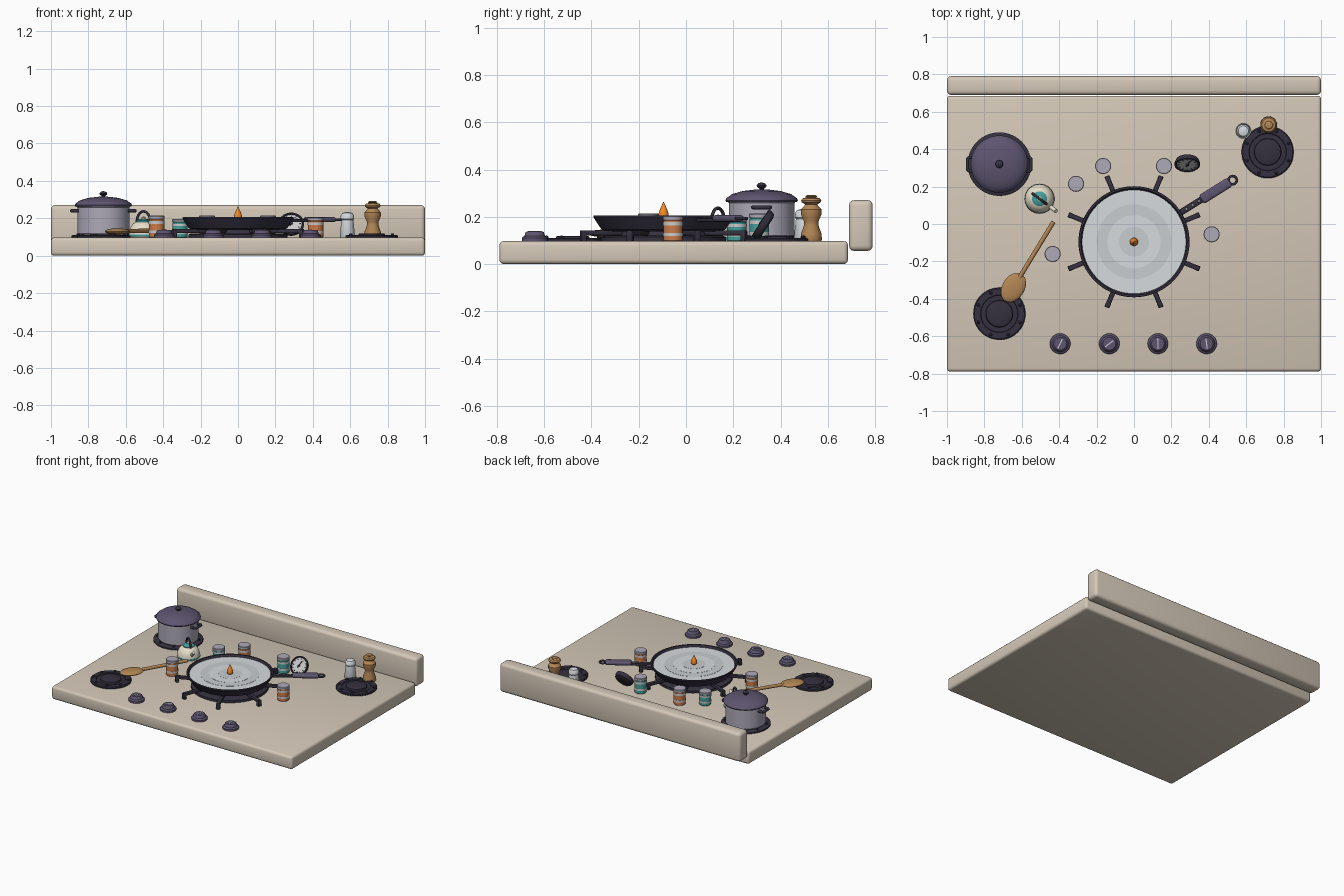
import bpy, bmesh, math
from mathutils import Vector, Matrix

if "Cube" in bpy.data.objects:
    bpy.data.objects.remove(bpy.data.objects["Cube"])

MATS = {}
COL = dict(cream=(.66, .58, .48), dark=(.035, .03, .05), purple=(.11, .09, .16), steel=(.42, .40, .48),
           plate=(.68, .71, .74), ring=(.58, .61, .64), white=(.8, .8, .78), ivory=(.8, .74, .6),
           orange=(.6, .2, .07), teal=(.06, .35, .33), wood=(.45, .24, .09), flame=(.9, .25, .02))


def paint(ob, color):
    if color not in MATS:
        MATS[color] = bpy.data.materials.new(color)
        MATS[color].diffuse_color = (*COL[color], 1)
    ob.data.materials.append(MATS[color])
    return ob


def finish(name, bm, color, loc=(0, 0, 0), angle=35):
    bmesh.ops.recalc_face_normals(bm, faces=bm.faces)
    me = bpy.data.meshes.new(name)
    bm.to_mesh(me)
    bm.free()
    me.shade_smooth()
    me.set_sharp_from_angle(angle=math.radians(angle))
    ob = bpy.data.objects.new(name, me)
    ob.location = loc
    bpy.context.collection.objects.link(ob)
    return paint(ob, color)


def lathe(name, profile, color, loc, seg=40, rot=None):
    """Revolve (radius, z) points about the local z axis; open ends are capped."""
    bm = bmesh.new()
    rings = []
    for r, z in profile:
        rings.append([bm.verts.new((r * math.cos(t), r * math.sin(t), z))
                      for t in (2 * math.pi * i / seg for i in range(seg))])
    for a, b in zip(rings, rings[1:]):
        for i in range(seg):
            j = (i + 1) % seg
            bm.faces.new((a[i], a[j], b[j], b[i]))
    bm.faces.new(rings[0])
    bm.faces.new(rings[-1])
    ob = finish(name, bm, color, loc)
    if rot:
        ob.rotation_euler = rot
    return ob


def box(name, center, size, color, yaw=0, bevel=.005, seg=2):
    bm = bmesh.new()
    bmesh.ops.create_cube(bm, size=1)
    bmesh.ops.scale(bm, vec=size, verts=bm.verts)
    if bevel:
        bmesh.ops.bevel(bm, geom=bm.edges[:], offset=bevel, segments=seg, profile=.5, affect='EDGES')
    ob = finish(name, bm, color, center)
    ob.rotation_euler.z = yaw
    return ob


def tube(name, pts, radius, color, cyclic=False):
    cu = bpy.data.curves.new(name, 'CURVE')
    cu.dimensions = '3D'
    cu.bevel_depth = radius
    cu.bevel_resolution = 3
    cu.use_fill_caps = True
    sp = cu.splines.new('POLY')
    sp.points.add(len(pts) - 1)
    for p, co in zip(sp.points, pts):
        p.co = (*co, 1)
    sp.use_cyclic_u = cyclic
    sp.use_smooth = True
    ob = bpy.data.objects.new(name, cu)
    bpy.context.collection.objects.link(ob)
    return paint(ob, color)


def polar(c, r, a, z):
    return (c[0] + r * math.cos(a), c[1] + r * math.sin(a), z)


TOP = .097

# Cooktop and backsplash
box("cooktop_slab", (0, -.052, TOP / 2), (2, 1.475, TOP), "cream", bevel=.018, seg=3)
box("backsplash", (0, .74, .163), (2, .1, .215), "cream", bevel=.022, seg=3)

# Three side burners with rim studs
for n, (x, y, r) in enumerate([(-.72, -.48, .14), (.715, .385, .14), (-.72, .32, .17)]):
    lathe(f"burner_{n}", [(r, 0), (r, .01), (r - .006, .015), (r * .72, .015), (r * .7, .008), (r * .52, .008),
                          (r * .5, .02), (r * .46, .023), (.01, .023)] if n < 2 else
          [(r, 0), (r, .01), (r - .006, .014), (.01, .014)], "dark", (x, y, TOP - .001))
    for i in range(8):
        lathe(f"burner_{n}_stud", [(.009, 0), (.009, .008), (.004, .012)], "dark",
              polar((x, y), r * .86, i * math.pi / 4 + .39, TOP + .011), 10)

# Central burner with eight support arms
C = (0, -.095)
lathe("central_burner", [(.265, 0), (.265, .018), (.25, .024), (.2, .024), (.19, .042), (.01, .042)],
      "dark", (*C, TOP - .001), 56)
for i in range(8):
    a = math.pi / 8 + i * math.pi / 4
    box("grate_arm", polar(C, .265, a, .132), (.23, .026, .022), "dark", a)
    box("grate_foot", polar(C, .368, a, .118), (.024, .028, .046), "dark", a)

# Frying pan, serving surface and flame
lathe("pan", [(.235, .137), (.262, .146), (.285, .18), (.297, .2), (.295, .206), (.285, .206), (.276, .188), (.01, .186)],
      "dark", (*C, 0), 72)
for n, (r, c) in enumerate([(.279, "plate"), (.2, "ring"), (.142, "plate"), (.08, "ring")]):
    lathe(f"pan_surface_ring_{n}", [(r, .18), (r, .191 + n * .001), (.005, .191 + n * .001)], c, (*C, 0), 72)
lathe("flame", [(.012, .19), (.021, .2), (.022, .212), (.016, .23), (.008, .248), (.001, .263)], "flame", (*C, 0), 20)

# Pan handle with rivets and hanging loop
A = math.radians(32)
box("handle_bracket", polar(C, .36, A, .187), (.16, .034, .016), "dark", A)
box("handle_grip", polar(C, .515, A, .193), (.18, .054, .028), "purple", A, .012, 3)
for r in (.33, .37, .41):
    lathe("handle_rivet", [(.008, 0), (.006, .004)], "steel", polar(C, r, A, .194), 12)
P = polar(C, .622, A, .193)
tube("hanging_loop", [(P[0] + .022 * math.cos(t), P[1] + .022 * math.sin(t), P[2])
                      for t in (i * math.pi / 10 for i in range(20))], .007, "dark", True)

# Control knobs with pointer lines
for x, deg in zip((-.395, -.132, .128, .388), (65, 38, 92, 97)):
    lathe("knob", [(.055, 0), (.055, .014), (.05, .02), (.044, .022), (.039, .038), (.034, .042), (.005, .042)],
          "purple", (x, -.64, TOP - .001), 32)
    box("knob_pointer", (x, -.64, .1385), (.055, .006, .004), "white", math.radians(deg), 0)

# Stock pot with lid and side handles
K = (-.72, .32)
lathe("pot_body", [(.13, .11), (.139, .12), (.139, .258), (.145, .265), (.01, .265)], "steel", (*K, 0), 48)
lathe("pot_lid", [(.15, .263), (.153, .27), (.15, .278), (.125, .296), (.08, .309), (.03, .315), (.005, .316)],
      "purple", (*K, 0), 48)
lathe("pot_lid_knob", [(.01, .31), (.01, .32), (.019, .326), (.021, .333), (.015, .341), (.003, .345)], "dark", (*K, 0), 24)
for s in (-1, 1):
    tube("pot_handle", [(K[0] + s * dx, K[1] + dy, .24) for dx, dy in
                        ((.13, -.036), (.162, -.036), (.17, -.028), (.17, .028), (.162, .036), (.13, .036))], .009, "dark")

# Kettle with lid, arched handle and spout
T = (-.505, .135)
lathe("kettle_body", [(.07, .096), (.078, .106), (.078, .125), (.07, .152), (.055, .172), (.035, .184), (.005, .187)],
      "ivory", (*T, 0), 40)
lathe("kettle_band", [(.0785, .104), (.0795, .106), (.0795, .112), (.0785, .114)], "teal", (*T, 0), 40)
lathe("kettle_lid", [(.04, .178), (.04, .187), (.03, .194), (.005, .197)], "teal", (*T, 0), 32)
lathe("kettle_lid_knob", [(.009, .195), (.012, .203), (.004, .209)], "ivory", (*T, 0), 16)
D = Vector((.8, -.6, 0))
Tv = Vector((*T, 0))
tube("kettle_handle", [Tv + D * .045 * math.cos(t) + Vector((0, 0, .18 + .057 * math.sin(t)))
                       for t in (i * math.pi / 14 for i in range(15))], .007, "dark")
tube("kettle_spout", [Tv + D * d + Vector((0, 0, z)) for d, z in ((.055, .135), (.085, .15), (.11, .176))], .011, "ivory")

# Banded spice jars
for x, y, top, c in [(-.435, -.16, .214, "orange"), (-.31, .215, .195, "teal"), (-.165, .31, .214, "orange"),
                     (.16, .31, .214, "teal"), (.415, -.055, .204, "orange")]:
    h = top - TOP
    lathe("jar_body", [(.038, 0), (.041, .004), (.041, h * .82), (.036, h * .86), (.005, h * .86)], c, (x, y, TOP - .001), 28)
    for f in (.2, .62):
        lathe("jar_band", [(.041, h * f), (.0422, h * f), (.0422, h * (f + .13)), (.041, h * (f + .13))],
              "white", (x, y, TOP), 28)
    lathe("jar_cap", [(.043, h * .84), (.043, h * .97), (.04, h), (.005, h)], "steel", (x, y, TOP), 28)

# Wooden spoon
S = Vector((-.645, -.34, .13))
E = Vector((-.43, .012, .135))
yaw = math.atan2(E.y - S.y, E.x - S.x)
bm = bmesh.new()
bmesh.ops.create_uvsphere(bm, u_segments=24, v_segments=12, radius=1)
bmesh.ops.scale(bm, vec=(.085, .06, .016), verts=bm.verts)
finish("spoon_bowl", bm, "wood", S).rotation_euler.z = yaw
tube("spoon_handle", [S + (E - S) * .12, E], .012, "wood")

# Leaning dial timer
ang = math.radians(57)
G = Vector((.285, .325, .167))
R = Matrix.Rotation(ang, 3, 'X')


def dial(p):
    return G + R @ Vector(p)


lathe("timer_case", [(.05, -.022), (.062, -.016), (.068, 0), (.068, .012), (.06, .014), (.057, .008), (.005, .008)],
      "dark", G, 40, (ang, 0, 0))
lathe("timer_face", [(.056, .004), (.056, .0095), (.003, .0095)], "white", G, 40, (ang, 0, 0))
tube("timer_needle", [dial((-.008, -.015, .012)), dial((.014, .036, .012))], .003, "dark")
for i in range(12):
    t = i * math.pi / 6
    tube("timer_tick", [dial((r * math.cos(t), r * math.sin(t), .01)) for r in (.043, .052)], .002, "dark")
lathe("timer_hub", [(.008, .009), (.008, .015), (.004, .017)], "dark", G, 16, (ang, 0, 0))

# Salt shaker and pepper mill
lathe("salt_shaker", [(.038, 0), (.041, .006), (.032, .095), (.036, .1), (.036, .118), (.027, .132), (.004, .138)],
      "steel", (.585, .497, TOP - .001), 28).data.materials[0] = MATS["plate"]
lathe("pepper_mill", [(.042, 0), (.045, .006), (.044, .03), (.03, .07), (.031, .085), (.044, .115), (.044, .135),
                      (.03, .15), (.026, .157), (.04, .165), (.043, .173), (.036, .182), (.02, .186),
                      (.025, .19), (.02, .195), (.004, .197)], "wood", (.72, .53, TOP - .001), 32)

for m in bpy.data.materials:
    if m.users and not m.is_grease_pencil:
        m.use_nodes = True
        m.node_tree.nodes["Principled BSDF"].inputs["Base Color"].default_value = m.diffuse_color
